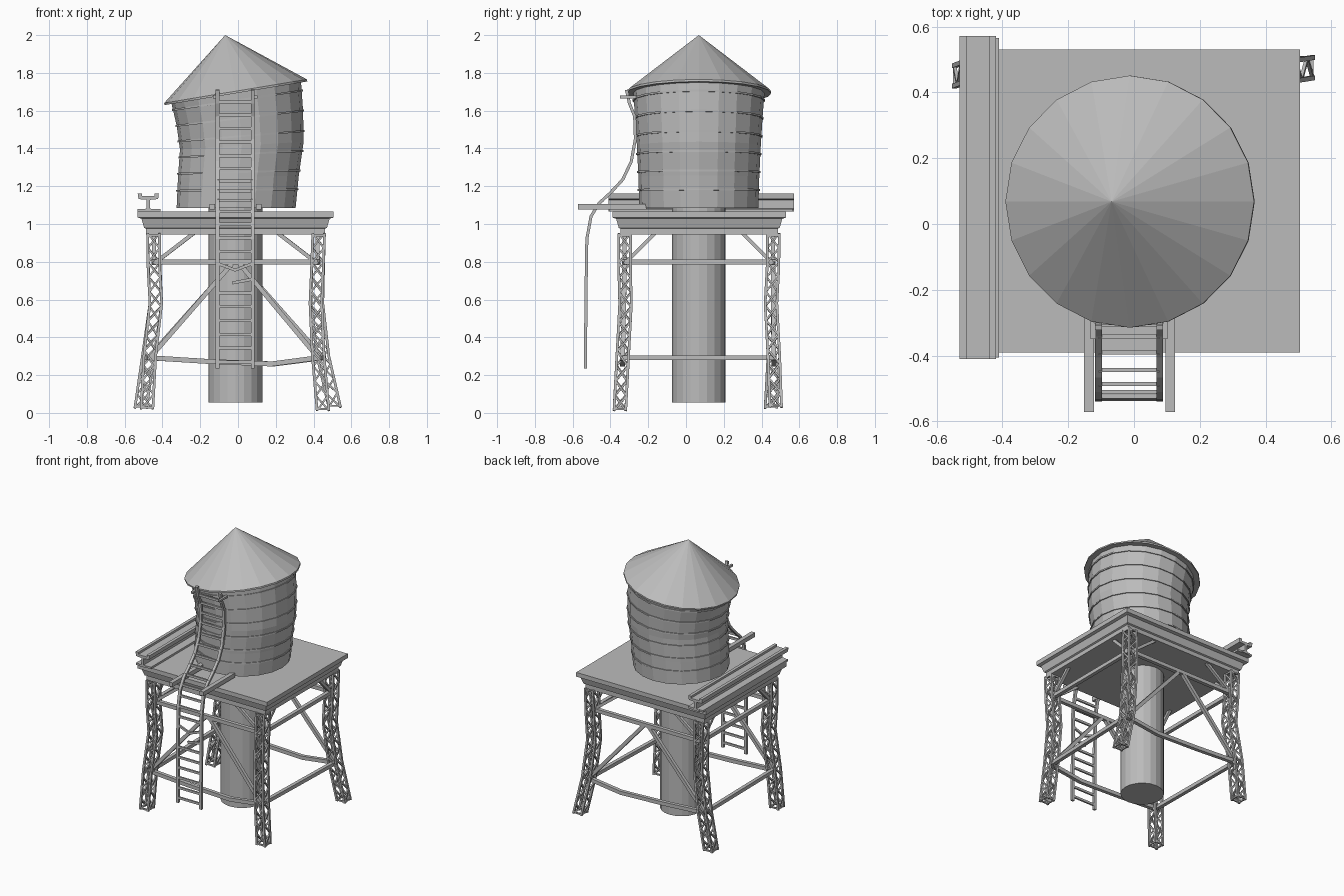
import bpy, bmesh, math
from mathutils import Vector, Matrix

if "Cube" in bpy.data.objects:
    bpy.data.objects.remove(bpy.data.objects["Cube"], do_unlink=True)

CX, CY = -0.013, 0.068
SIDES = 20

grey = bpy.data.materials.new("weathered_grey")
grey.use_nodes = True
grey.diffuse_color = (0.5, 0.5, 0.5, 1)
grey.node_tree.nodes["Principled BSDF"].inputs["Base Color"].default_value = (0.5, 0.5, 0.5, 1)


def finish(bm, name):
    bmesh.ops.recalc_face_normals(bm, faces=bm.faces)
    mesh = bpy.data.meshes.new(name)
    bm.to_mesh(mesh)
    bm.free()
    mesh.materials.append(grey)
    obj = bpy.data.objects.new(name, mesh)
    bpy.context.collection.objects.link(obj)
    return obj


def skin(bm, rings):
    """Join equal vertex rings into a closed, capped tube."""
    loops = [[bm.verts.new(p) for p in ring] for ring in rings]
    n = len(loops[0])
    for a, b in zip(loops, loops[1:]):
        for i in range(n):
            j = (i + 1) % n
            bm.faces.new((a[i], a[j], b[j], b[i]))
    bm.faces.new(loops[0][::-1])
    bm.faces.new(loops[-1])


def sweep(bm, path, w, h):
    """Rectangular bar following a path."""
    pts = [Vector(p) for p in path]
    whole = (pts[-1] - pts[0]).normalized()
    up = Vector((0, 1, 0)) if abs(whole.z) > 0.75 else Vector((0, 0, 1))
    rings = []
    for i, p in enumerate(pts):
        t = (pts[min(i + 1, len(pts) - 1)] - pts[max(i - 1, 0)]).normalized()
        s = t.cross(up).normalized() * w / 2
        n = s.cross(t).normalized() * h / 2
        rings.append([p + s + n, p - s + n, p - s - n, p + s - n])
    skin(bm, rings)


def bars(name, paths, w, h):
    bm = bmesh.new()
    for path in paths:
        sweep(bm, path, w, h)
    return finish(bm, name)


def ring(x, z, r, tilt=0.0):
    """Circle of points, leaning about the y axis."""
    turn = Matrix.Rotation(-math.radians(tilt), 3, 'Y')
    return [Vector((x, CY, z)) + turn @ Vector((r * math.cos(a), r * math.sin(a), 0))
            for a in (2 * math.pi * i / SIDES for i in range(SIDES))]


def lerp_path(path, z):
    """Point on a path at height z."""
    for a, b in zip(path, path[1:]):
        if a[2] <= z <= b[2]:
            return Vector(a).lerp(Vector(b), (z - a[2]) / (b[2] - a[2]))
    return Vector(path[-1] if z > path[-1][2] else path[0])


# Central riser pipe
bm = bmesh.new()
skin(bm, [ring(CX, 0.055, 0.142), ring(CX, 1.09, 0.142)])
finish(bm, "riser_pipe")

# Leaning tank: x, z, radius, tilt of each level
levels = [(-0.01, 1.085, 0.315, 0), (0.002, 1.25, 0.32, 1.2), (0.02, 1.415, 0.328, 3.6),
          (0.01, 1.56, 0.337, 6.8), (-0.01, 1.70, 0.348, 9.4)]
bm = bmesh.new()
skin(bm, [ring(*lv) for lv in levels])
finish(bm, "tank")


def tank_level(z):
    for a, b in zip(levels, levels[1:]):
        if a[1] <= z <= b[1]:
            f = (z - a[1]) / (b[1] - a[1])
            return [p + (q - p) * f for p, q in zip(a, b)]


# Hoops around the tank
bm = bmesh.new()
for k in range(6):
    x, z, r, tilt = tank_level(1.18 + 0.095 * k)
    skin(bm, [ring(x, z - 0.005, r + 0.006, tilt), ring(x, z + 0.005, r + 0.006, tilt)])
finish(bm, "tank_hoops")

# Conical roof with a thin rim
bm = bmesh.new()
skin(bm, [ring(CX + 0.002, 1.692, 0.383, 9.4), ring(CX, 1.703, 0.383, 9.4)])
base = [bm.verts.new(p) for p in ring(CX, 1.703, 0.383, 9.4)]
tip = bm.verts.new((-0.068, CY, 2.0))
for i in range(SIDES):
    bm.faces.new((base[i], base[(i + 1) % SIDES], tip))
finish(bm, "roof")

# Deck with stepped moulding: height, inset
bm = bmesh.new()
steps = [(0.945, 0.044), (0.975, 0.044), (0.98, 0.034), (1.028, 0.02),
         (1.034, 0.0), (1.065, 0.0)]
skin(bm, [[(CX + sx * (0.518 - d), 0.07 + sy * (0.46 - d), z)
           for sx, sy in ((-1, -1), (1, -1), (1, 1), (-1, 1))] for z, d in steps])
finish(bm, "deck")

# Channel beam lying along the left-hand edge of the deck
half = [(0.03, 1.066), (0.03, 1.076), (0.009, 1.082), (0.009, 1.128), (0.052, 1.132),
        (0.056, 1.162), (0.034, 1.162), (0.034, 1.147)]
profile = half + [(-x, z) for x, z in reversed(half)]
bm = bmesh.new()
skin(bm, [[(-0.475 + x, y, z) for x, z in profile] for y in (-0.41, 0.572)])
finish(bm, "edge_beam")

bars("edge_beam_foot", [[(-0.471, -0.405, 1.072), (-0.471, 0.565, 1.072)]], 0.12, 0.014)

# Lattice legs, each following a crooked centre line
legs = {
    "front_right": [(-0.482, -0.35, 0.02), (-0.467, -0.335, 0.3), (-0.435, -0.32, 0.58),
                    (-0.445, -0.325, 0.76), (-0.447, -0.325, 0.95)],
    "front_left": [(0.45, -0.35, 0.012), (0.425, -0.335, 0.3), (0.412, -0.32, 0.58),
                   (0.42, -0.325, 0.76), (0.427, -0.325, 0.95)],
    "back_right": [(-0.515, 0.45, 0.025), (-0.475, 0.465, 0.3), (-0.435, 0.45, 0.58),
                   (-0.443, 0.46, 0.76), (-0.447, 0.463, 0.95)],
    "back_left": [(0.512, 0.475, 0.03), (0.45, 0.465, 0.3), (0.418, 0.45, 0.58),
                  (0.422, 0.46, 0.76), (0.427, 0.463, 0.95)],
}
corners = [Vector((sx, sy, 0)) * 0.031 for sx, sy in ((-1, -1), (1, -1), (1, 1), (-1, 1))]
PANELS = 12
for name, path in legs.items():
    low, top = path[0][2], path[-1][2]
    bars(name + "_leg_chords", [[Vector(p) + c for p in path] for c in corners], 0.014, 0.014)
    braces = []
    for f in range(4):
        ends = (corners[f], corners[(f + 1) % 4])
        for k in range(PANELS):
            za, zb = (low + (top - low) * (k + d) / PANELS for d in (0, 1))
            braces.append([lerp_path(path, za) + ends[k % 2], lerp_path(path, zb) + ends[(k + 1) % 2]])
        for z in (low + 0.008, top - 0.01):
            braces.append([lerp_path(path, z) + e for e in ends])
    bars(name + "_leg_lacing", braces, 0.01, 0.01)

# Girts between the legs; the lower ones on front and back sag
upper, lower, diagonals, knees = [], [], [], []
for a, b in (("front_right", "front_left"), ("back_right", "back_left"),
             ("front_right", "back_right"), ("front_left", "back_left")):
    pa, pb = legs[a], legs[b]
    upper.append([lerp_path(pa, 0.798), lerp_path(pb, 0.798)])
    ends = lerp_path(pa, 0.292), lerp_path(pb, 0.292)
    across = a[:5] == b[:5]
    if across:
        mids = [ends[0].lerp(ends[1], t) - Vector((0, 0, d)) for t, d in ((0.35, 0.02), (0.72, 0.033))]
        lower.append([ends[0], *mids, ends[1]])
    else:
        lower.append(list(ends))
    for p, q in ((pa, pb), (pb, pa)):
        foot, far = lerp_path(p, 0.79), lerp_path(q, 0.79)
        run = (far - foot).normalized() * (0.215 if across else 0.165)
        knees.append([foot, foot + run + Vector((0, 0, 0.165))])
        if across:
            mid = (foot + far) / 2
            diagonals.append([lerp_path(p, 0.29), (mid.x - 0.02 * (1 if far.x > foot.x else -1), mid.y, 0.79)])
bars("upper_girts", upper, 0.026, 0.026)
bars("lower_girts", lower, 0.026, 0.026)
bars("diagonal_braces", diagonals, 0.024, 0.024)
bars("knee_braces", knees, 0.02, 0.02)

# Bent ladder
curve = [(-0.532, 0.235), (-0.53, 0.6), (-0.525, 0.92), (-0.503, 1.04), (-0.46, 1.11),
         (-0.40, 1.165), (-0.335, 1.235), (-0.29, 1.33), (-0.268, 1.45), (-0.272, 1.57),
         (-0.30, 1.64), (-0.315, 1.71)]
LX, RX = -0.108, 0.078
bars("ladder_rails", [[(x, y, z) for y, z in curve] for x in (LX, RX)], 0.02, 0.016)

rungs, travelled, due = [], 0.0, 0.035
broken = (6, 7)
for (ya, za), (yb, zb) in zip(curve, curve[1:]):
    seg = math.hypot(yb - ya, zb - za)
    while due < travelled + seg:
        f = (due - travelled) / seg
        y, z = ya + (yb - ya) * f, za + (zb - za) * f
        n = len(rungs)
        if n == broken[0]:      # snapped rung
            rungs.append([(-0.03, y, z - 0.02), (RX, y, z)])
        elif n == broken[1]:    # sagging rung
            rungs.append([(LX, y, z + 0.01), (-0.015, y, z - 0.025), (RX, y, z + 0.01)])
        else:
            rungs.append([(LX, y, z), (RX, y, z)])
        due += 0.073
    travelled += seg
bars("ladder_rungs", rungs, 0.012, 0.016)

# Ladder supports on the deck and brackets at the tank
bars("ladder_supports", [[(x, -0.572, 1.092), (x, -0.21, 1.092)] for x in (-0.137, 0.11)], 0.03, 0.03)
bars("ladder_brackets", [[(x, -0.35, 1.672), (x, -0.26, 1.672)] for x in (LX - 0.016, RX + 0.016)],
     0.016, 0.014)
